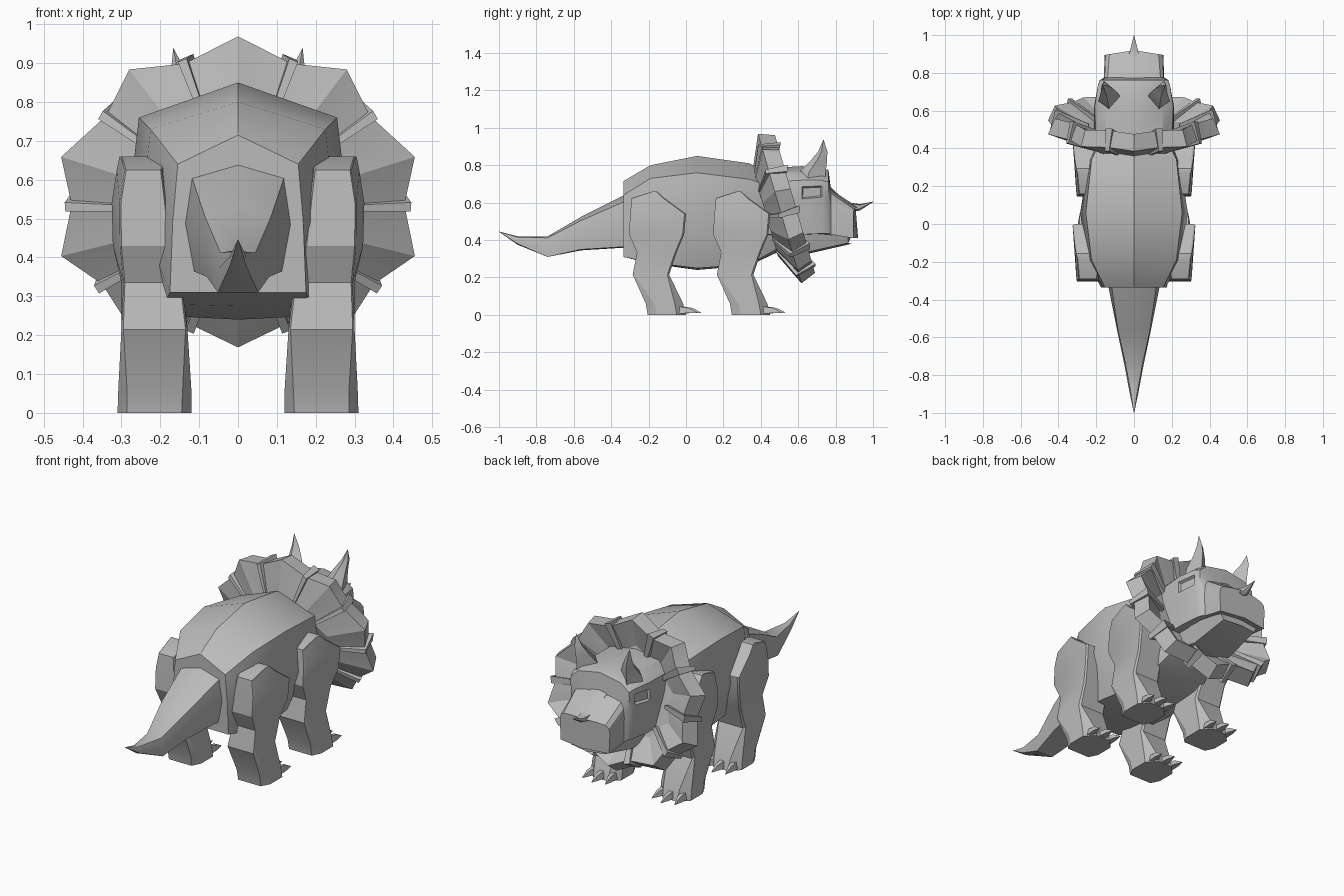
import bpy, bmesh, math
from mathutils import Vector

old = bpy.data.objects.get("Cube")
if old:
    bpy.data.objects.remove(old, do_unlink=True)

grey = bpy.data.materials.new("stone_grey")
grey.use_nodes = True
grey.diffuse_color = (0.5, 0.5, 0.5, 1)
grey.node_tree.nodes["Principled BSDF"].inputs["Base Color"].default_value = (0.5, 0.5, 0.5, 1)


def finish(bm, name, angle=30):
    bmesh.ops.recalc_face_normals(bm, faces=bm.faces[:])
    mesh = bpy.data.meshes.new(name)
    bm.to_mesh(mesh)
    bm.free()
    mesh.materials.append(grey)
    ob = bpy.data.objects.new(name, mesh)
    bpy.context.collection.objects.link(ob)
    bpy.ops.object.select_all(action='DESELECT')
    ob.select_set(True)
    bpy.context.view_layer.objects.active = ob
    bpy.ops.object.shade_smooth_by_angle(angle=math.radians(angle))


def skin(bm, rings):
    """Join rings of points into a closed tube."""
    loops = [[bm.verts.new(p) for p in ring] for ring in rings]
    n = len(loops[0])
    for a, b in zip(loops, loops[1:]):
        for i in range(n):
            j = (i + 1) % n
            bm.faces.new((a[i], a[j], b[j], b[i]))
    bm.faces.new(loops[0])
    bm.faces.new(loops[-1])
    bmesh.ops.remove_doubles(bm, verts=bm.verts[:], dist=0.0005)


def mirrored(y, half, bow=0):
    """Full cross-section from its half; first and last points lie on the middle."""
    widest = max(x for x, z in half)
    right = [Vector((x, y + bow * (1 - x / widest), z)) for x, z in half]
    left = [Vector((-p.x, p.y, p.z)) for p in right[-2:0:-1]]
    return right + left


def loft(name, sections, angle=30):
    bm = bmesh.new()
    skin(bm, [mirrored(*s) for s in sections])
    finish(bm, name, angle)


# Body
loft("body", [
    (-.335, [(0, .715), (.155, .64), (.168, .49), (.175, .31), (0, .31)]),
    (-.19, [(0, .80), (.225, .73), (.25, .5), (.19, .28), (0, .275)]),
    (.06, [(0, .85), (.255, .76), (.285, .5), (.19, .25), (0, .24)]),
    (.34, [(0, .81), (.225, .725), (.24, .5), (.17, .27), (0, .265)]),
    (.50, [(0, .72), (.15, .67), (.17, .5), (.13, .36), (0, .34)]),
])

# Tail
loft("tail", [
    (-.32, [(0, .645), (.12, .61), (.138, .49), (.115, .365), (0, .36)]),
    (-.56, [(0, .525), (.085, .505), (.09, .43), (.08, .35), (0, .345)]),
    (-.74, [(0, .42), (.045, .412), (.052, .37), (.052, .31), (0, .31)]),
    (-.90, [(0, .42), (.015, .415), (.022, .40), (.02, .38), (0, .375)]),
    (-1.0, [(0, .446), (.001, .445), (.001, .445), (.001, .444), (0, .444)]),
])

# Head, with the eye panels sunk into the sides
bm = bmesh.new()
skin(bm, [mirrored(*s) for s in [
    (.44, [(0, .785), (.15, .765), (.20, .71), (.205, .69), (.21, .62), (.19, .43), (0, .40)]),
    (.62, [(0, .795), (.15, .765), (.208, .72), (.212, .685), (.212, .62), (.19, .43), (0, .42)]),
    (.728, [(0, .785), (.14, .76), (.192, .72), (.192, .69), (.192, .63), (.175, .435), (0, .43)]),
    (.762, [(0, .775), (.13, .75), (.18, .71), (.182, .68), (.18, .62), (.165, .435), (0, .43)]),
    (.775, [(0, .67), (.08, .665), (.14, .65), (.155, .62), (.16, .57), (.158, .43), (0, .43)]),
    (.895, [(0, .575), (.08, .572), (.13, .565), (.15, .55), (.155, .52), (.15, .41), (0, .41)], .025),
]])
bmesh.ops.recalc_face_normals(bm, faces=bm.faces[:])
eyes = [f for f in bm.faces
        if (f.calc_center_median() - Vector((0, .674, .656))).yz.length < .015]
bmesh.ops.inset_individual(bm, faces=eyes, thickness=.01, depth=-.014)
finish(bm, "head")

# Lower jaw
loft("lower_jaw", [
    (.50, [(0, .45), (.15, .45), (.13, .36), (0, .34)]),
    (.645, [(0, .44), (.15, .44), (.12, .335), (0, .325)]),
    (.865, [(0, .42), (.125, .42), (.105, .385), (0, .38)], .02),
])

# Nose horn: a broad wedge sweeping up to a point
loft("nose_horn", [
    (.755, [(0, .70), (.055, .69), (.055, .58), (0, .58)]),
    (.82, [(0, .64), (.042, .632), (.045, .57), (0, .57)]),
    (.88, [(0, .60), (.03, .595), (.032, .56), (0, .55)]),
    (.93, [(0, .592), (.018, .587), (.018, .568), (0, .558)]),
    (1.0, [(0, .606), (.001, .605), (.001, .604), (0, .603)]),
])

# Brow horns: diamond section, leaning forward and out
DIAMOND = [(0, -.075), (-.075, 0), (.025, .085), (.06, -.015)]
for side, label in ((1, "left"), (-1, "right")):
    bm = bmesh.new()
    skin(bm, [[(side * (x + dx * s), y + dy * s, z) for dx, dy in DIAMOND]
              for x, y, z, s in ((.13, .66, .71, 1), (.133, .672, .765, .88),
                                 (.142, .708, .825, .55), (.155, .73, .875, .3),
                                 (.166, .735, .937, .01))])
    finish(bm, label + "_brow_horn")

# Frill: a tilted scalloped dish, pulled back toward the neck
FRILL_MID = .57
NORMAL = Vector((0, .96, .28))


def on_frill(x, z, scale=1, lift=0):
    z = FRILL_MID + (z - FRILL_MID) * scale
    return Vector((x * scale, .39 + .29 * (.97 - z), z)) + NORMAL * lift


outline = [(0, .97), (.138, .90), (.28, .885), (.34, .765), (.455, .66), (.428, .537),
           (.455, .405), (.35, .333), (.29, .24), (.12, .228), (0, .17)]
full = outline + [(-x, z) for x, z in outline[-2:0:-1]]
bm = bmesh.new()
skin(bm, [[on_frill(x, z, s, h) for x, z in full]
          for s, h in ((.3, -.07), (.58, -.085), (1, -.005), (.92, .08), (.58, .0), (.3, .0))])
finish(bm, "frill", 20)


# Ribs running out to the notches of the frill
def rib_end(x, z, scale, width, low, high):
    out = Vector((x, 0, z - FRILL_MID)).normalized()
    side = Vector((out.z, 0, -out.x)) * width
    back, front = on_frill(x, z, scale, low), on_frill(x, z, scale * .93, high)
    return [back + side * .6, front + side, front - side, back - side * .6]


for i, (x, z) in enumerate(full[1::2]):
    bm = bmesh.new()
    skin(bm, [rib_end(x, z, .6, .012, -.09, .02), rib_end(x, z, 1.04, .02, -.022, .095)])
    finish(bm, f"frill_rib_{i + 1}")

# Legs: stacked sections (height, back, front, inner, outer, corner, narrowing at the back)
LEG = [(0, -.205, 0, .12, .31, .05, 0), (.06, -.215, -.015, .12, .308, .045, 0),
       (.215, -.285, -.09, .13, .30, .01, 0), (.335, -.262, -.05, .14, .30, .008, .005),
       (.43, -.305, -.01, .155, .322, .008, .018), (.54, -.298, 0, .165, .325, .008, .02),
       (.625, -.29, -.115, .175, .312, .008, .02), (.66, -.18, -.155, .18, .305, .004, .005)]


def leg(name, side, shift):
    bm = bmesh.new()
    rings = []
    for z, b, f, i, o, c, t in LEG:
        b, f, w = b + shift, f + shift, c * .5
        ring = [(i + t + w, b), (o - t - w, b), (o - t, b + c), (o, f - c),
                (o - c, f), (i + c, f), (i, f - c), (i + t, b + c)]
        rings.append([(side * x, y, z) for x, y in ring])
    skin(bm, rings)
    finish(bm, name + "_leg", 25)

    # Three claws on the toes
    for k in (-1, 0, 1):
        bm = bmesh.new()
        x, y = .215 + k * .058, shift - .025 - abs(k) * .02
        spread = k * .012
        skin(bm, [[(side * (x + dx * r + spread * t), y + t * .1, max(z + dz * r, 0))
                   for dx, dz in ((-1, -.8), (1, -.8), (.6, 1), (-.6, 1))]
                  for t, z, r in ((0, .024, .022), (.6, .022, .015), (1.05, .012, .001))])
        finish(bm, f"{name}_claw_{k + 2}")


for side, label in ((1, "left"), (-1, "right")):
    leg("hind_" + label, side, 0)
    leg("front_" + label, side, .45)
